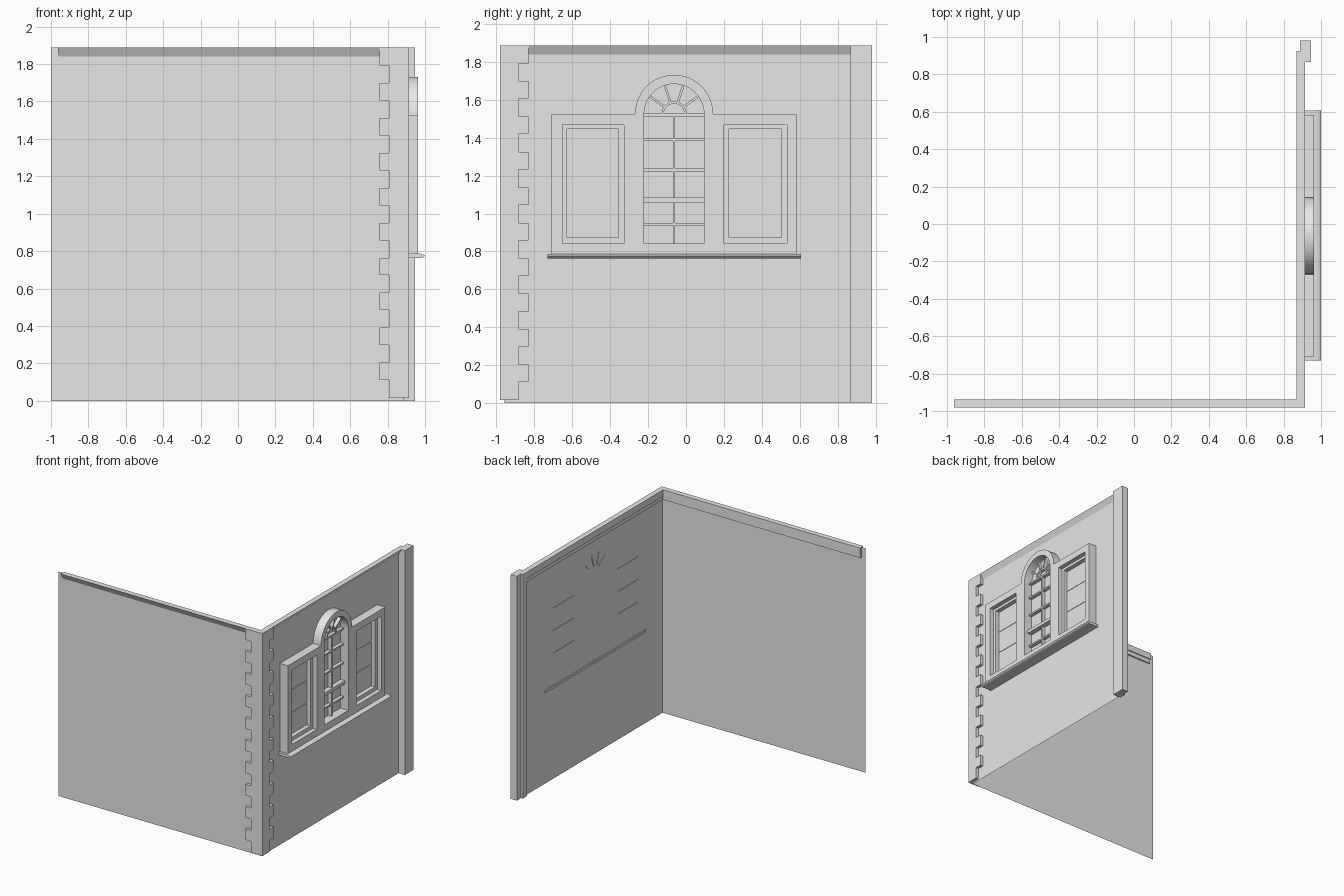
import bpy, bmesh
from math import sin, cos, pi, radians
from mathutils import Matrix

cube = bpy.data.objects.get("Cube")
if cube:
    bpy.data.objects.remove(cube)

GREY = (0.8, 0.8, 0.8, 1)
mat = bpy.data.materials.new("light_grey_plaster")
mat.use_nodes = True
mat.diffuse_color = GREY
mat.node_tree.nodes["Principled BSDF"].inputs["Base Color"].default_value = GREY


def add(name, mesh):
    mesh.materials.clear()
    mesh.materials.append(mat)
    ob = bpy.data.objects.new(name, mesh)
    bpy.context.scene.collection.objects.link(ob)
    return ob


def slab(name, loops, axis, a, b, smooth=False):
    """Extrude outlines (holes allowed) along x or y; points are (y, z) or (x, z)."""
    cu = bpy.data.curves.new(name + "_outline", 'CURVE')
    cu.dimensions, cu.fill_mode, cu.extrude = '2D', 'BOTH', (b - a) / 2
    for pts in loops:
        sp = cu.splines.new('POLY')
        sp.points.add(len(pts) - 1)
        for p, (u, v) in zip(sp.points, pts):
            p.co = (u, v, 0, 1) if axis == 'x' else (v, u, 0, 1)
        sp.use_cyclic_u = True
    tmp = bpy.data.objects.new(name + "_tmp", cu)
    me = bpy.data.meshes.new_from_object(tmp)
    bpy.data.objects.remove(tmp)
    bpy.data.curves.remove(cu)
    mid = (a + b) / 2
    if axis == 'x':
        m = Matrix(((0, 0, 1, mid), (1, 0, 0, 0), (0, 1, 0, 0), (0, 0, 0, 1)))
    else:
        m = Matrix(((0, 1, 0, 0), (0, 0, 1, mid), (1, 0, 0, 0), (0, 0, 0, 1)))
    bm = bmesh.new()
    bm.from_mesh(me)
    bmesh.ops.transform(bm, matrix=m, verts=bm.verts)
    bmesh.ops.remove_doubles(bm, verts=bm.verts, dist=0.0001)
    bmesh.ops.recalc_face_normals(bm, faces=bm.faces)
    for f in bm.faces:
        f.smooth = False
    bm.to_mesh(me)
    bm.free()
    ob = add(name, me)
    if smooth:
        bpy.ops.object.select_all(action='DESELECT')
        ob.select_set(True)
        bpy.context.view_layer.objects.active = ob
        bpy.ops.object.shade_smooth_by_angle(angle=radians(30))
    return ob


def rect(u0, u1, v0, v1):
    return [(u0, v0), (u1, v0), (u1, v1), (u0, v1)]


def box(name, x0, x1, y0, y1, z0, z1):
    return slab(name, [rect(y0, y1, z0, z1)], 'x', x0, x1)


def sheet(name, corners):
    me = bpy.data.meshes.new(name)
    me.from_pydata(corners, [], [range(len(corners))])
    return add(name, me)


def arc(cy, cz, r, start, end, n=24):
    return [(cy + r * cos(start + (end - start) * i / n),
             cz + r * sin(start + (end - start) * i / n)) for i in range(n + 1)]


TOP = 1.888
WX, WY = 0.888, -0.957      # wall planes
OX, OY = 0.914, -0.982      # outer trim planes

# Walls: thin sheets
sheet("front_wall", [(-1, WY, 0), (WX, WY, 0), (WX, WY, TOP), (-1, WY, TOP)])
sheet("side_wall", [(WX, WY, 0), (WX, 0.93, 0), (WX, 0.93, TOP), (WX, WY, TOP)])


# Cornices: sloped outside, stepped inside
def cornice_profile(wall, outward):
    steps = [(0.025, TOP), (0.0, 1.84), (0.0, 1.80), (-0.012, 1.80),
             (-0.012, 1.835), (-0.02, 1.835), (-0.02, TOP)]
    return [(wall + outward * d, z) for d, z in steps]


slab("front_cornice", [cornice_profile(WY, -1)], 'x', -0.963, 0.9)
slab("side_cornice", [cornice_profile(WX, 1)], 'y', -0.965, 0.925)


# Corner quoins: toothed slabs on both walls
def teeth(corner, narrow, wide):
    pts = [(corner, 0.015), (narrow, 0.015)]
    for i in range(10):
        z = 0.11 + i * 0.187
        z2 = min(z + 0.0935, TOP)
        pts += [(narrow, z), (wide, z), (wide, z2)]
        if i < 9:
            pts.append((narrow, z2))
    return pts + [(corner, TOP)]


slab("front_quoins", [teeth(OX, 0.807, 0.757)], 'y', OY, WY)
slab("side_quoins", [teeth(OY, -0.885, -0.832)], 'x', WX, OX)

# End pilaster with a thin inner strip
box("end_pilaster", WX, 0.946, 0.867, 0.982, 0, TOP)
box("pilaster_inner_strip", 0.872, WX, 0.87, 0.925, 0, TOP)

# Window surround with one arched and two square openings
CY, SPRING = -0.063, 1.526
BOT, R_OUT, R_IN = 0.843, 0.206, 0.158
SIDES = {"near": (-0.653, -0.326), "far": (0.2, 0.532)}
outer = ([(-0.71, 0.785), (0.584, 0.785), (0.584, SPRING)]
         + arc(CY, SPRING, R_OUT, 0, pi) + [(-0.71, SPRING)])
arched = [(CY - R_IN, BOT), (CY + R_IN, BOT)] + arc(CY, SPRING, R_IN, 0, pi)
holes = [rect(a, b, BOT, 1.468) for a, b in SIDES.values()]
slab("window_surround", [outer, arched] + holes, 'x', WX, 0.962, True)

# Side windows: recessed sash and three panes
for side, (a, b) in SIDES.items():
    inner = rect(a + 0.026, b - 0.029, 0.874, 1.445)
    slab(side + "_sash", [rect(a, b, BOT, 1.468), inner], 'x', WX, 0.925)
    third = (1.445 - 0.874) / 3
    for i in range(3):
        z = 0.874 + i * third
        box(f"{side}_pane_{i + 1}", 0.884, 0.892, a + 0.026, b - 0.029,
            z + 0.006, z + third - 0.006)

# Arched window: glazing bars, meeting rail and fan
box("centre_bar", WX, 0.918, CY - 0.006, CY + 0.006, BOT, SPRING)
for i, z in enumerate((0.943, 1.23, 1.39, 1.52)):
    box(f"cross_bar_{i + 1}", WX, 0.918, CY - R_IN, CY + R_IN, z - 0.007, z + 0.007)
box("meeting_rail", WX, 0.93, CY - R_IN, CY + R_IN, 1.056, 1.084)
hub = arc(CY, SPRING, 0.066, 0, pi, 16) + arc(CY, SPRING, 0.054, pi, 0, 16)
slab("fan_hub", [hub], 'x', WX, 0.918, True)
for i in range(1, 5):
    t = i * pi / 5
    du, dv = -sin(t) * 0.006, cos(t) * 0.006
    p, q = [(CY + r * cos(t), SPRING + r * sin(t)) for r in (0.06, R_IN + 0.003)]
    slab(f"fan_spoke_{i}", [[(p[0] - du, p[1] - dv), (q[0] - du, q[1] - dv),
                            (q[0] + du, q[1] + dv), (p[0] + du, p[1] + dv)]],
         'x', 0.884, 0.918)

# Sill with a rounded nose
sill = [(0.882, 0.765), (0.982, 0.763), (0.994, 0.768), (1.0, 0.775),
        (0.994, 0.78), (0.975, 0.786), (0.882, 0.786)]
slab("window_sill", [sill], 'y', -0.73, 0.608, True)
